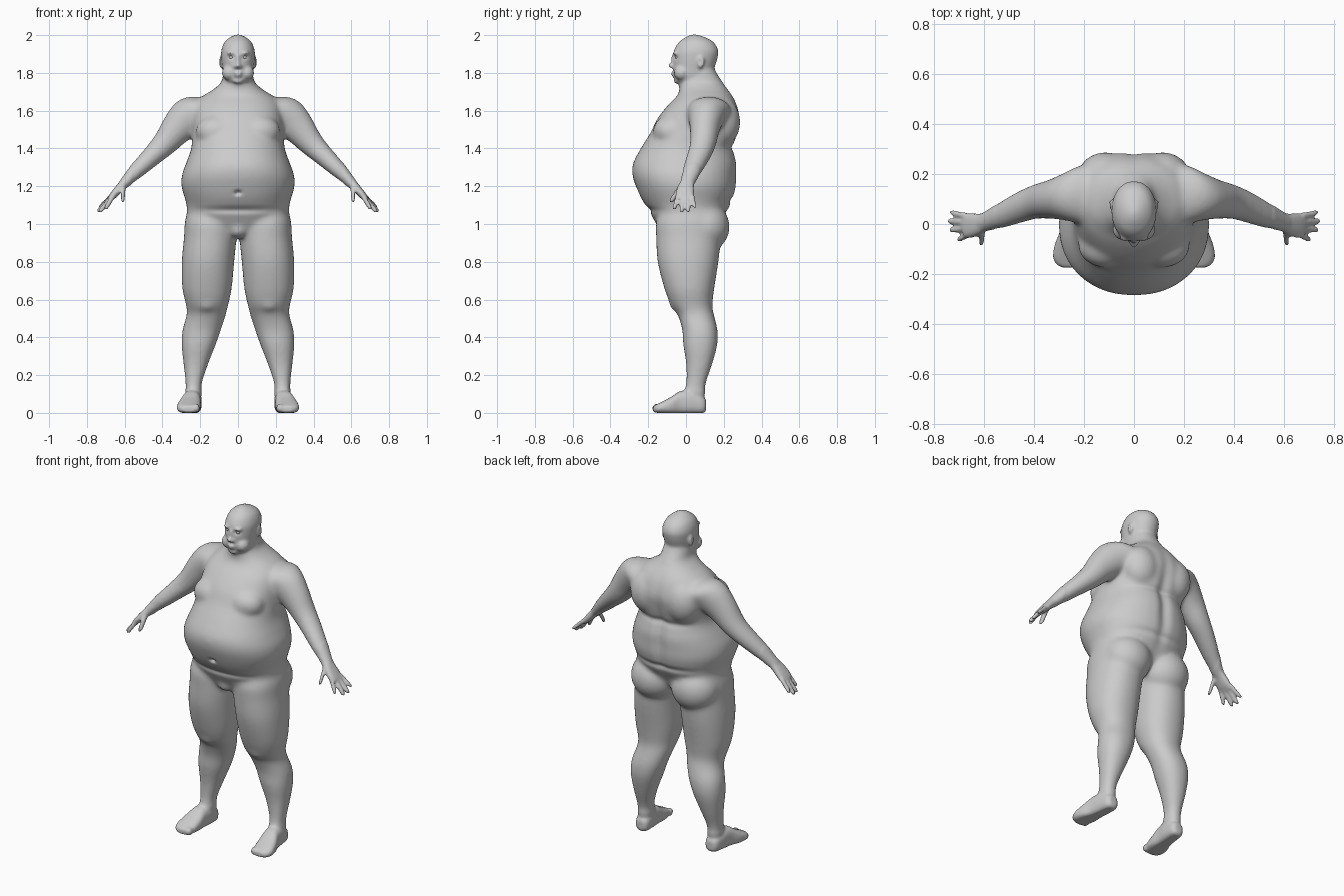
import bpy, bmesh, math
from mathutils import Vector, Matrix

X, Y, Z = Vector((1, 0, 0)), Vector((0, 1, 0)), Vector((0, 0, 1))
bm = bmesh.new()


def spline(rows, steps=5):
    """Catmull-Rom through rows of numbers."""
    p = [rows[0]] + list(rows) + [rows[-1]]
    out = []
    for i in range(1, len(p) - 2):
        for k in range(steps):
            t = k / steps
            out.append([0.5 * (2*b + (c-a)*t + (2*a-5*b+4*c-d)*t*t + (3*b-a-3*c+d)*t**3)
                        for a, b, c, d in zip(p[i-1], p[i], p[i+1], p[i+2])])
    return out + [list(rows[-1])]


def loft(rows, u, v, power=2.0, sides=36):
    """Closed tube through sections (x, y, z, radius along u, radius along v)."""
    rings = []
    for x, y, z, ra, rb in spline(rows):
        ring = []
        for i in range(sides):
            a = 2 * math.pi * i / sides
            c, s = math.cos(a), math.sin(a)
            co = (Vector((x, y, z)) + u * ra * math.copysign(abs(c)**(2/power), c)
                  + v * rb * math.copysign(abs(s)**(2/power), s))
            co.z = max(co.z, 0.0)
            ring.append(bm.verts.new(co))
        rings.append(ring)
    for a, b in zip(rings, rings[1:]):
        for i in range(sides):
            j = (i + 1) % sides
            bm.faces.new((a[i], a[j], b[j], b[i]))
    bm.faces.new(rings[0][::-1])
    bm.faces.new(rings[-1])


def upright(rows):
    """Sections (z, x0, x1, y0, y1) turned into loft rows."""
    return [((a+b)/2, (c+d)/2, z, (b-a)/2, (d-c)/2) for z, a, b, c, d in rows]


def centred(rows):
    return upright([(z, -w, w, f, b) for z, w, f, b in rows])


def blob(co, r):
    bmesh.ops.create_uvsphere(bm, u_segments=24, v_segments=16, radius=1,
                              matrix=Matrix.Translation(co) @ Matrix.Diagonal((*r, 1)))


# leg
loft(upright([(1.12, .05, .25, -.10, .18), (1.02, .01, .28, -.155, .19),
              (.93, .008, .286, -.158, .185), (.80, .02, .298, -.15, .172),
              (.66, .033, .295, -.115, .15), (.57, .052, .275, -.08, .14),
              (.52, .064, .272, -.045, .148), (.44, .09, .294, -.02, .167),
              (.36, .118, .299, -.015, .166), (.26, .157, .289, .0, .14),
              (.16, .19, .278, .0, .107), (.10, .193, .278, -.01, .1),
              (.05, .2, .272, .0, .095)]), X, Y, 2.2)
blob((.165, -.045, .585), (.055, .045, .05))
# foot
loft([(.236, .107, .04, .02, .025), (.236, .09, .042, .04, .045), (.24, .03, .055, .048, .062),
      (.247, -.03, .053, .05, .062), (.256, -.08, .038, .06, .046), (.263, -.13, .028, .061, .03),
      (.262, -.16, .022, .05, .021), (.258, -.174, .02, .03, .015)], X, Z, 2.6)
blob((.222, -.155, .025), (.02, .025, .023))
# buttock and upper body masses
blob((.135, .10, .985), (.142, .132, .135))
blob((.115, -.085, 1.49), (.11, .09, .085))
blob((.115, .19, 1.54), (.11, .098, .13))
# arm
diag = Vector((.7, 0, .714))
loft([(.12, .12, 1.60, .11, .10), (.19, .12, 1.59, .12, .115), (.26, .11, 1.565, .098, .105),
      (.325, .10, 1.505, .08, .088), (.39, .09, 1.425, .07, .068), (.45, .07, 1.365, .065, .056),
      (.52, .04, 1.298, .056, .046), (.575, .018, 1.243, .043, .034),
      (.61, .003, 1.207, .038, .026)], Y, diag)
# palm
loft([(.59, .01, 1.228, .036, .026), (.62, -.001, 1.197, .043, .023),
      (.655, -.006, 1.158, .05, .02), (.68, -.006, 1.132, .047, .014)], Y, diag, 2.4)
# fingers and thumb: start, tip, radius
for a, b, r in [((.66, -.041, 1.15), (.704, -.063, 1.078), .0125),
                ((.67, -.017, 1.14), (.735, -.024, 1.062), .013),
                ((.675, .008, 1.14), (.743, .012, 1.064), .0125),
                ((.668, .032, 1.15), (.735, .047, 1.087), .0115),
                ((.605, -.025, 1.20), (.612, -.082, 1.115), .015)]:
    a, b = Vector(a), Vector(b)
    loft([(*a.lerp(b, t), r*k, r*k) for t, k in
          ((0, 1.15), (.4, 1.05), (.8, 1), (.95, .75), (1.02, .3))], Y, diag, 2, 14)
# ear, cheek, brow, nostril
blob((.09, .078, 1.858), (.011, .02, .034))
blob((.045, -.022, 1.80), (.04, .042, .04))
blob((.034, -.05, 1.905), (.026, .02, .01))
blob((.013, -.07, 1.833), (.01, .014, .009))

# mirror everything built so far
copy = bmesh.ops.duplicate(bm, geom=bm.verts[:] + bm.edges[:] + bm.faces[:])["geom"]
bmesh.ops.scale(bm, vec=(-1, 1, 1), verts=[g for g in copy if isinstance(g, bmesh.types.BMVert)])

# torso and neck
loft(centred([(.93, .06, -.11, .06), (.97, .19, -.14, .15), (1.04, .262, -.18, .20),
              (1.10, .272, -.215, .238), (1.14, .283, -.24, .253), (1.20, .30, -.266, .268),
              (1.26, .297, -.284, .27), (1.32, .276, -.281, .272), (1.40, .248, -.24, .256),
              (1.48, .243, -.19, .275), (1.56, .24, -.15, .288), (1.63, .225, -.095, .272),
              (1.675, .19, -.05, .25), (1.71, .135, -.035, .225), (1.75, .09, -.035, .195),
              (1.80, .078, -.02, .162), (1.85, .07, -.01, .14)]), X, Y, 2.2)
# head
loft(centred([(1.71, .05, .0, .1), (1.74, .064, -.035, .12), (1.76, .073, -.056, .13),
              (1.79, .08, -.065, .142), (1.83, .084, -.068, .152), (1.88, .089, -.068, .167),
              (1.92, .088, -.063, .17), (1.96, .073, -.04, .148), (1.985, .047, -.008, .11),
              (1.999, .02, .02, .07), (2.003, .005, .04, .05)]), X, Y, 2.1)
# nose, lips, chin, groin
blob((0, -.077, 1.84), (.014, .018, .013))
blob((0, -.066, 1.867), (.01, .014, .034))
blob((0, -.067, 1.799), (.024, .012, .007))
blob((0, -.065, 1.786), (.02, .012, .007))
blob((0, -.045, 1.76), (.03, .02, .018))
blob((0, -.10, .97), (.055, .055, .045))

bmesh.ops.recalc_face_normals(bm, faces=bm.faces[:])
mesh = bpy.data.meshes.new("body")
bm.to_mesh(mesh)
bm.free()
body = bpy.data.objects.new("body", mesh)
bpy.context.collection.objects.link(body)
bpy.context.view_layer.objects.active = body
body.select_set(True)

# fuse the parts into one skin
fuse = body.modifiers.new("fuse", 'REMESH')
fuse.mode = 'VOXEL'
fuse.voxel_size = .0075
bpy.ops.object.modifier_apply(modifier="fuse")

bm = bmesh.new()
bm.from_mesh(body.data)
soft = [v for v in bm.verts if abs(v.co.x) < .56 and .12 < v.co.z < 1.74]
for _ in range(22):
    bmesh.ops.smooth_vert(bm, verts=soft, factor=.5, use_axis_x=True, use_axis_y=True, use_axis_z=True)
for _ in range(3):
    bmesh.ops.smooth_vert(bm, verts=bm.verts[:], factor=.4, use_axis_x=True, use_axis_y=True, use_axis_z=True)

# dents: centre, reach, push (spine, navel, belly crease, back crease, eye sockets, ears)
dents = [((0, .27, 1.33), (.035, .12, .26), (0, -.018, 0)),
         ((0, -.26, 1.165), (.016, .05, .012), (0, .02, 0)),
         ((0, -.19, 1.075), (.2, .09, .018), (0, .012, 0)),
         ((0, .25, 1.405), (.2, .09, .02), (0, -.01, 0)),
         ((0, .24, 1.125), (.22, .09, .018), (0, -.01, 0)),
         ((.034, -.06, 1.883), (.017, .03, .01), (0, .009, 0)),
         ((-.034, -.06, 1.883), (.017, .03, .01), (0, .009, 0)),
         ((.1, .075, 1.86), (.012, .009, .018), (-.007, 0, 0)),
         ((-.1, .075, 1.86), (.012, .009, .018), (.007, 0, 0))]
for v in bm.verts:
    for c, r, push in dents:
        d = sum(((v.co[i] - c[i]) / r[i])**2 for i in range(3))
        if d < 6:
            v.co += Vector(push) * math.exp(-d)
low = min(v.co.z for v in bm.verts)
for v in bm.verts:
    v.co.z = max(0, v.co.z - low)
bm.to_mesh(body.data)
bm.free()
bpy.ops.object.shade_smooth()

# eyeballs
for s in (1, -1):
    bpy.ops.mesh.primitive_uv_sphere_add(segments=20, ring_count=12, radius=.013,
                                         location=(s * .034, -.044, 1.883))
    bpy.context.object.name = "eye"
    bpy.ops.object.shade_smooth()
